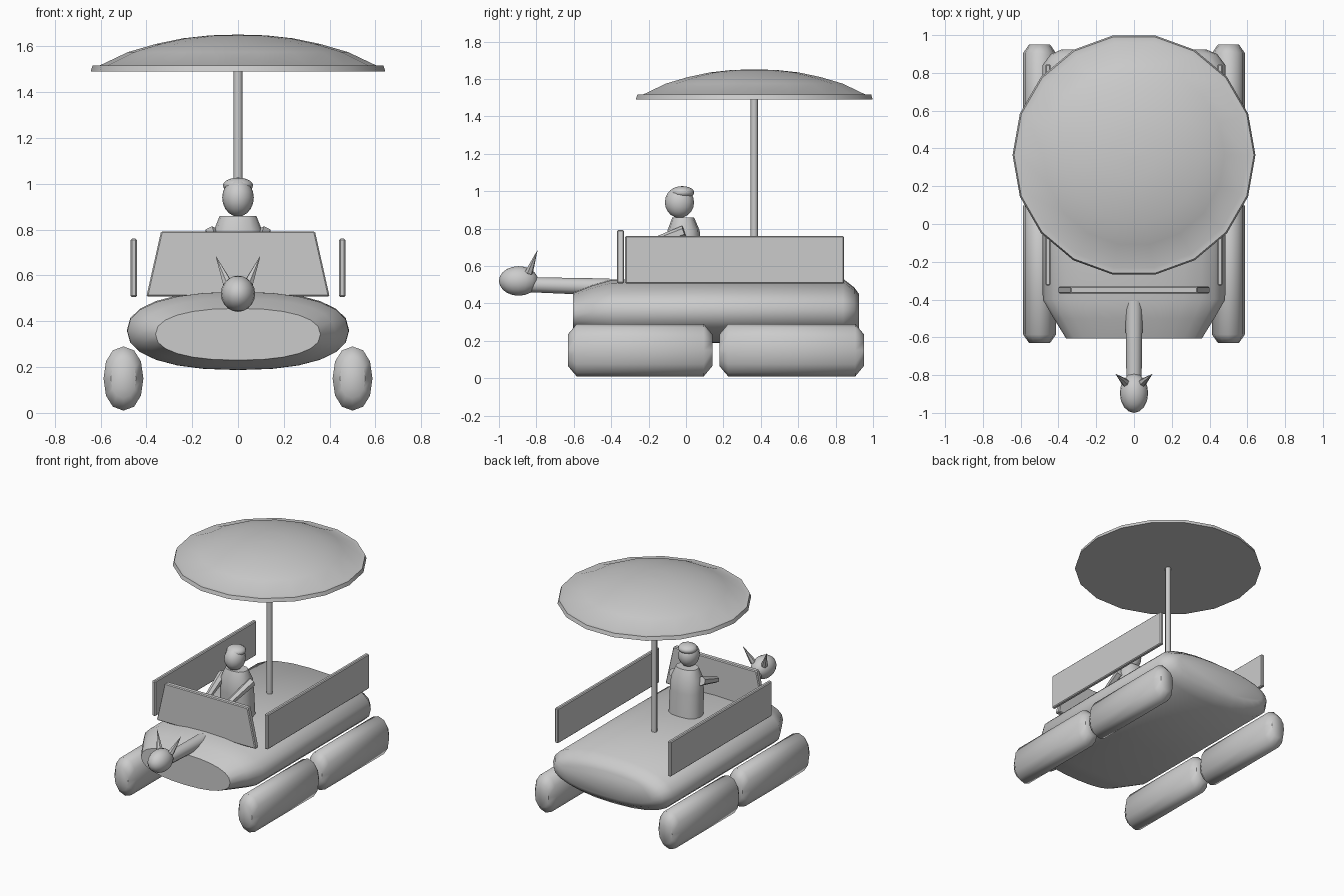
import bpy, bmesh, math
from mathutils import Vector, Matrix

cube = bpy.data.objects.get("Cube")
if cube:
    bpy.data.objects.remove(cube, do_unlink=True)

GREY = (0.6, 0.6, 0.6, 1)
mat = bpy.data.materials.new("plain grey")
mat.use_nodes = True
mat.diffuse_color = GREY
mat.node_tree.nodes["Principled BSDF"].inputs["Base Color"].default_value = GREY


def finish(name, bm, angle=40, bevel=0):
    bmesh.ops.recalc_face_normals(bm, faces=bm.faces[:])
    mesh = bpy.data.meshes.new(name)
    bm.to_mesh(mesh)
    bm.free()
    mesh.materials.append(mat)
    obj = bpy.data.objects.new(name, mesh)
    bpy.context.collection.objects.link(obj)
    if bevel:
        mod = obj.modifiers.new("Bevel", "BEVEL")
        mod.width, mod.segments = bevel, 1
    bpy.ops.object.select_all(action="DESELECT")
    bpy.context.view_layer.objects.active = obj
    obj.select_set(True)
    if angle:
        bpy.ops.object.shade_smooth_by_angle(angle=math.radians(angle))
    return obj


def loft(name, rings, axis, sides, power=2, angle=40):
    """Bridge capped superellipse rings (centre, half width, half depth) along y or z."""
    bm = bmesh.new()
    loops = []
    for centre, a, b in rings:
        loop = []
        for i in range(sides):
            t = 2 * math.pi * i / sides
            c, s = math.cos(t), math.sin(t)
            u = a * math.copysign(abs(c) ** (2 / power), c)
            v = b * math.copysign(abs(s) ** (2 / power), s)
            offset = (u, 0, v) if axis == "y" else (u, v, 0)
            loop.append(bm.verts.new(Vector(centre) + Vector(offset)))
        loops.append(loop)
    for low, high in zip(loops, loops[1:]):
        for i in range(sides):
            j = (i + 1) % sides
            bm.faces.new((low[i], low[j], high[j], high[i]))
    bm.faces.new(loops[0])
    bm.faces.new(loops[-1])
    return finish(name, bm, angle)


def ball(name, centre, radii):
    bm = bmesh.new()
    bmesh.ops.create_uvsphere(bm, u_segments=16, v_segments=10, radius=1,
                              matrix=Matrix.Translation(centre) @ Matrix.Diagonal((*radii, 1)))
    return finish(name, bm, 60)


def rod(name, start, end, r1, r2, sides):
    start, end = Vector(start), Vector(end)
    d = end - start
    bm = bmesh.new()
    bmesh.ops.create_cone(bm, cap_ends=True, segments=sides, radius1=r1, radius2=r2, depth=d.length,
                          matrix=Matrix.Translation((start + end) / 2)
                          @ d.to_track_quat("Z", "Y").to_matrix().to_4x4())
    return finish(name, bm, 50)


def panel(name, centre, size, top_width=1):
    bm = bmesh.new()
    bmesh.ops.create_cube(bm, size=1)
    for v in bm.verts:
        if v.co.z > 0:
            v.co.x *= top_width
        v.co = Vector(centre) + v.co * Vector(size)
    return finish(name, bm, 0, 0.006)


# Hull, cut flat at the bow and rounded at the stern
loft("hull", [((0, -0.605, 0.343), 0.36, 0.113), ((0, -0.5, 0.353), 0.425, 0.146),
              ((0, -0.4, 0.358), 0.483, 0.17), ((0, 0.1, 0.36), 0.485, 0.173),
              ((0, 0.84, 0.36), 0.485, 0.172), ((0, 0.9, 0.36), 0.44, 0.125),
              ((0, 0.925, 0.36), 0.38, 0.09)], "y", 24, 2.3, 42)

# Two floats in line on each side
for side, word in ((-1, "right"), (1, "left")):
    for y, place in ((-0.245, "front"), (0.565, "rear")):
        x = side * 0.5
        loft(f"{place}_{word}_float",
             [((x, y - 0.386, 0.15), 0.055, 0.085), ((x, y - 0.34, 0.15), 0.087, 0.14),
              ((x, y + 0.34, 0.15), 0.087, 0.14), ((x, y + 0.386, 0.15), 0.055, 0.085)],
             "y", 12, 2.2, 50)
    panel(f"{word}_side_panel", (side * 0.455, 0.26, 0.633), (0.028, 1.17, 0.255))

    # Horns and arms
    rod(f"{word}_horn", (side * 0.045, -0.84, 0.565), (side * 0.096, -0.795, 0.682), 0.022, 0.001, 6)
    rod(f"{word}_arm", (side * 0.115, -0.01, 0.785), (side * 0.085, -0.23, 0.705), 0.032, 0.022, 6)

panel("windscreen", (0, -0.35, 0.65), (0.8, 0.038, 0.285), 0.84)

# Figurehead
rod("neck", (0, -0.41, 0.487), (0, -0.84, 0.5), 0.046, 0.04, 12)
ball("figurehead", (0, -0.895, 0.52), (0.075, 0.105, 0.079))

# Seated driver
loft("driver_body", [((0, 0, 0.5), 0.12, 0.09), ((0, -0.01, 0.7), 0.115, 0.09),
                     ((0, -0.013, 0.79), 0.108, 0.086), ((0, -0.015, 0.86), 0.08, 0.058)], "z", 12, 2.4)
ball("driver_head", (0, -0.035, 0.94), (0.069, 0.078, 0.083))
ball("driver_cap", (0, -0.02, 0.993), (0.066, 0.064, 0.034))

# Parasol
rod("parasol_pole", (0, 0.365, 0.5), (0, 0.365, 1.5), 0.02, 0.02, 8)
hub = (0, 0.365)
loft("parasol_canopy", [((*hub, z), r, r) for r, z in
                        ((0.643, 1.49), (0.635, 1.516), (0.605, 1.516), (0.48, 1.575), (0.36, 1.61),
                         (0.24, 1.635), (0.12, 1.648), (0.01, 1.651))], "z", 18, 2, 30)
